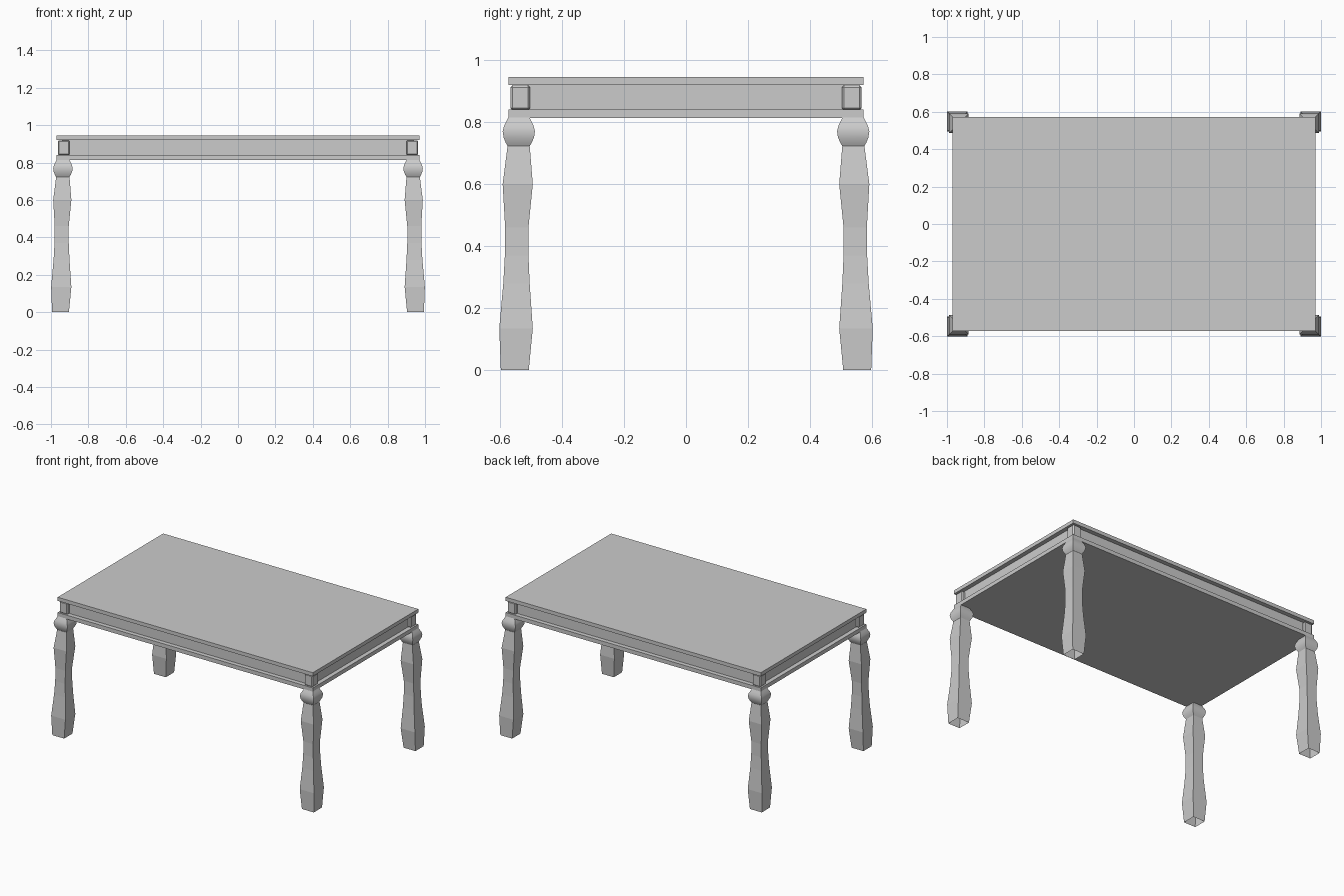
import bpy, bmesh
from math import radians

if "Cube" in bpy.data.objects:
    bpy.data.objects.remove(bpy.data.objects["Cube"])

HX, HY = 0.97, 0.573      # half size of the table slabs
DX = 0.397                # leg corner offset between x and y


def make_object(name, bm):
    bmesh.ops.recalc_face_normals(bm, faces=bm.faces)
    me = bpy.data.meshes.new(name)
    bm.to_mesh(me)
    bm.free()
    ob = bpy.data.objects.new(name, me)
    bpy.context.collection.objects.link(ob)
    return ob


def box(name, lo, hi, bevel=0.0):
    bm = bmesh.new()
    bmesh.ops.create_cube(bm, size=1)
    for v in bm.verts:
        v.co = [l + (c + 0.5) * (h - l) for l, h, c in zip(lo, hi, v.co)]
    if bevel:
        bmesh.ops.bevel(bm, geom=bm.edges[:], offset=bevel, segments=1,
                        affect='EDGES', profile=0.5)
    return make_object(name, bm)


def square_loft(name, profile, sx, sy):
    """Stack square rings given as (z, inner y, outer y) in one corner."""
    bm = bmesh.new()
    rings = []
    for z, a, b in profile:
        pts = [(a + DX, a), (b + DX, a), (b + DX, b), (a + DX, b)]
        rings.append([bm.verts.new((sx * x, sy * y, z)) for x, y in pts])
    for r0, r1 in zip(rings, rings[1:]):
        for i in range(4):
            j = (i + 1) % 4
            bm.faces.new((r0[i], r0[j], r1[j], r1[i]))
    bm.faces.new(rings[-1])          # bottom stays open
    return make_object(name, bm)


# Table top, recessed apron and lower moulding
box("table_top", (-HX, -HY, 0.92), (HX, HY, 0.945))
box("apron", (-0.94, -0.543, 0.838), (0.94, 0.543, 0.921))
box("lower_slab", (-HX, -HY, 0.813), (HX, HY, 0.84))

# Leg profiles: shaft and rounded square knob
shaft = [(0, 0.507, 0.597), (0.135, 0.494, 0.602), (0.28, 0.504, 0.589),
         (0.37, 0.508, 0.584), (0.46, 0.508, 0.583), (0.6, 0.494, 0.591),
         (0.725, 0.504, 0.575)]
knob = [(0.722, 0.504, 0.575), (0.733, 0.498, 0.581), (0.75, 0.490, 0.588),
        (0.77, 0.487, 0.591), (0.787, 0.491, 0.587), (0.803, 0.499, 0.579),
        (0.815, 0.505, 0.573)]

for side, sx in (("left", -1), ("right", 1)):
    for end, sy in (("front", -1), ("back", 1)):
        tag = f"{end}_{side}"
        square_loft(f"{tag}_leg", shaft, sx, sy)
        ob = square_loft(f"{tag}_leg_knob", knob, sx, sy)
        bpy.ops.object.select_all(action='DESELECT')
        ob.select_set(True)
        bpy.context.view_layer.objects.active = ob
        bpy.ops.object.shade_smooth_by_angle(angle=radians(35))
        # Bevelled corner block in the apron
        xs = sorted((sx * 0.9, sx * 0.963))
        ys = sorted((sy * 0.503, sy * 0.566))
        box(f"{tag}_corner_block", (xs[0], ys[0], 0.838),
            (xs[1], ys[1], 0.919), 0.007)
